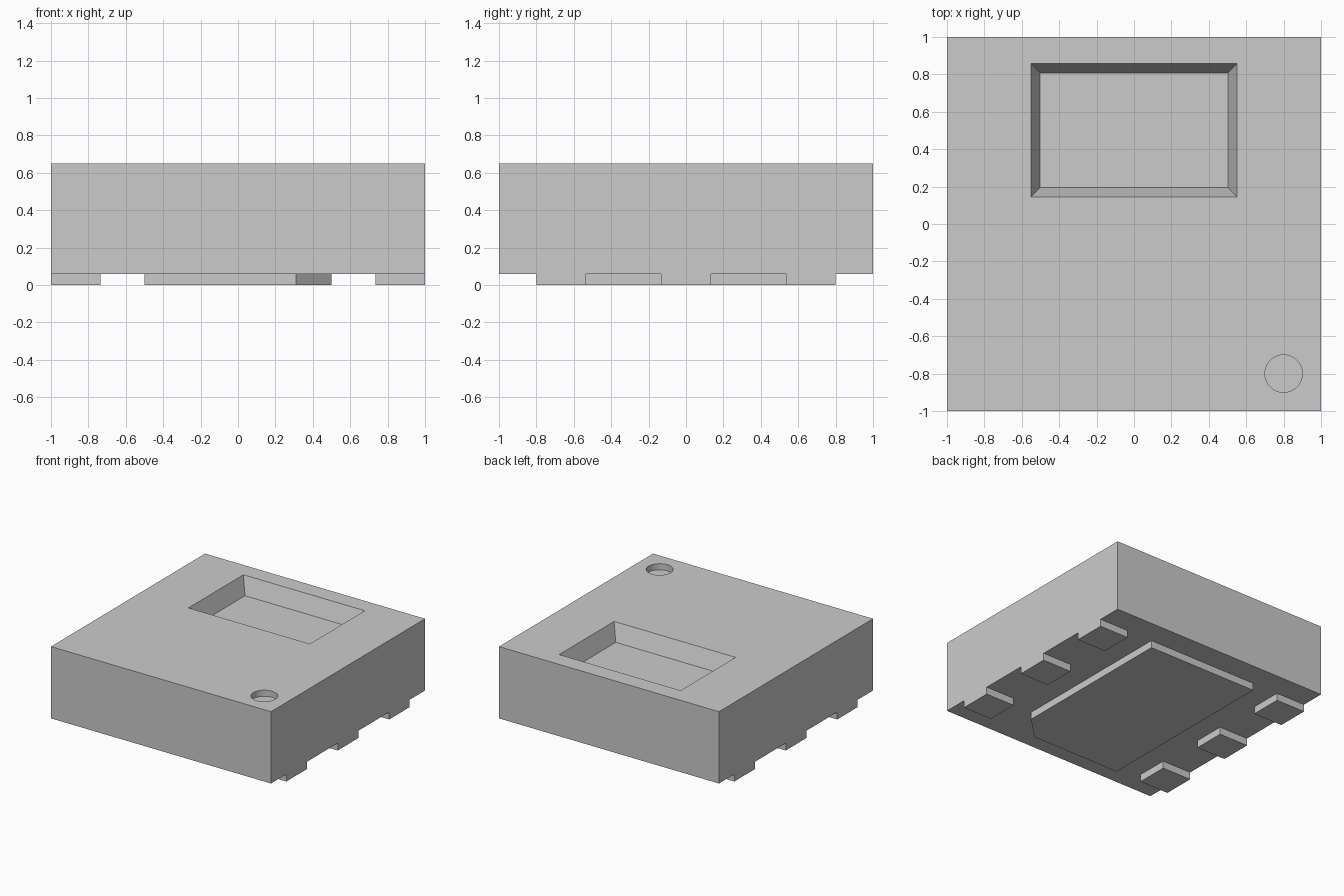
import bpy
import bmesh

cube = bpy.data.objects.get("Cube")
if cube:
    bpy.data.objects.remove(cube, do_unlink=True)

HEIGHT = 0.65
STANDOFF = 0.06      # thickness of the contact pads
WINDOW_DEPTH = 0.14
PORT_DEPTH = 0.05
CLEAR = 0.1          # how far cutters rise above the top face

grey = bpy.data.materials.new("plain grey")
grey.use_nodes = True
colour = (0.6, 0.6, 0.6, 1)
grey.diffuse_color = colour
grey.node_tree.nodes["Principled BSDF"].inputs["Base Color"].default_value = colour


def make_object(name, bm):
    bmesh.ops.recalc_face_normals(bm, faces=bm.faces)
    mesh = bpy.data.meshes.new(name)
    bm.to_mesh(mesh)
    bm.free()
    mesh.materials.append(grey)
    obj = bpy.data.objects.new(name, mesh)
    bpy.context.collection.objects.link(obj)
    return obj


def loft(name, lower, upper, z0, z1):
    """Solid between two matching outlines."""
    bm = bmesh.new()
    a = [bm.verts.new((x, y, z0)) for x, y in lower]
    b = [bm.verts.new((x, y, z1)) for x, y in upper]
    bm.faces.new(a)
    bm.faces.new(b)
    for i in range(len(a)):
        j = (i + 1) % len(a)
        bm.faces.new((a[i], a[j], b[j], b[i]))
    return make_object(name, bm)


def rect(x0, x1, y0, y1):
    return [(x0, y0), (x1, y0), (x1, y1), (x0, y1)]


def cut(target, cutter):
    """Subtract the cutter, then discard it."""
    mod = target.modifiers.new("cut", "BOOLEAN")
    mod.operation = "DIFFERENCE"
    mod.solver = "EXACT"
    mod.object = cutter
    bpy.context.view_layer.update()
    graph = bpy.context.evaluated_depsgraph_get()
    result = bpy.data.meshes.new_from_object(target.evaluated_get(graph))
    target.modifiers.clear()
    target.data = result
    bpy.data.objects.remove(cutter, do_unlink=True)


# Package body
outline = rect(-1, 1, -1, 1)
body = loft("package_body", outline, outline, STANDOFF, HEIGHT)

# Window with sloping walls; the cutter keeps the same slope above the top
floor_z = HEIGHT - WINDOW_DEPTH
rise = 0.05 * (WINDOW_DEPTH + CLEAR) / WINDOW_DEPTH
inner = rect(-0.502, 0.502, 0.195, 0.808)
flared = rect(-0.502 - rise, 0.502 + rise, 0.195 - rise, 0.808 + rise)
cut(body, loft("window_cutter", inner, flared, floor_z, HEIGHT + CLEAR))

# Round port near the front corner
bpy.ops.mesh.primitive_cylinder_add(
    vertices=64, radius=0.1, depth=2 * PORT_DEPTH, location=(0.8, -0.8, HEIGHT))
cut(body, bpy.context.object)
body.select_set(True)
bpy.context.view_layer.objects.active = body
bpy.ops.object.shade_smooth_by_angle()

# Central pad with one clipped corner
pad = [(-0.5, -0.8), (0.31, -0.8), (0.5, -0.61), (0.5, 0.8), (-0.5, 0.8)]
loft("centre_pad", pad, pad, 0, STANDOFF)

# Three contacts along each side
for side, sign in (("left", 1), ("right", -1)):
    for place, y in (("front", -0.667), ("middle", 0), ("back", 0.667)):
        x0, x1 = sorted((sign * 0.735, sign))
        shape = rect(x0, x1, y - 0.133, y + 0.133)
        loft(f"{side}_{place}_contact", shape, shape, 0, STANDOFF)
